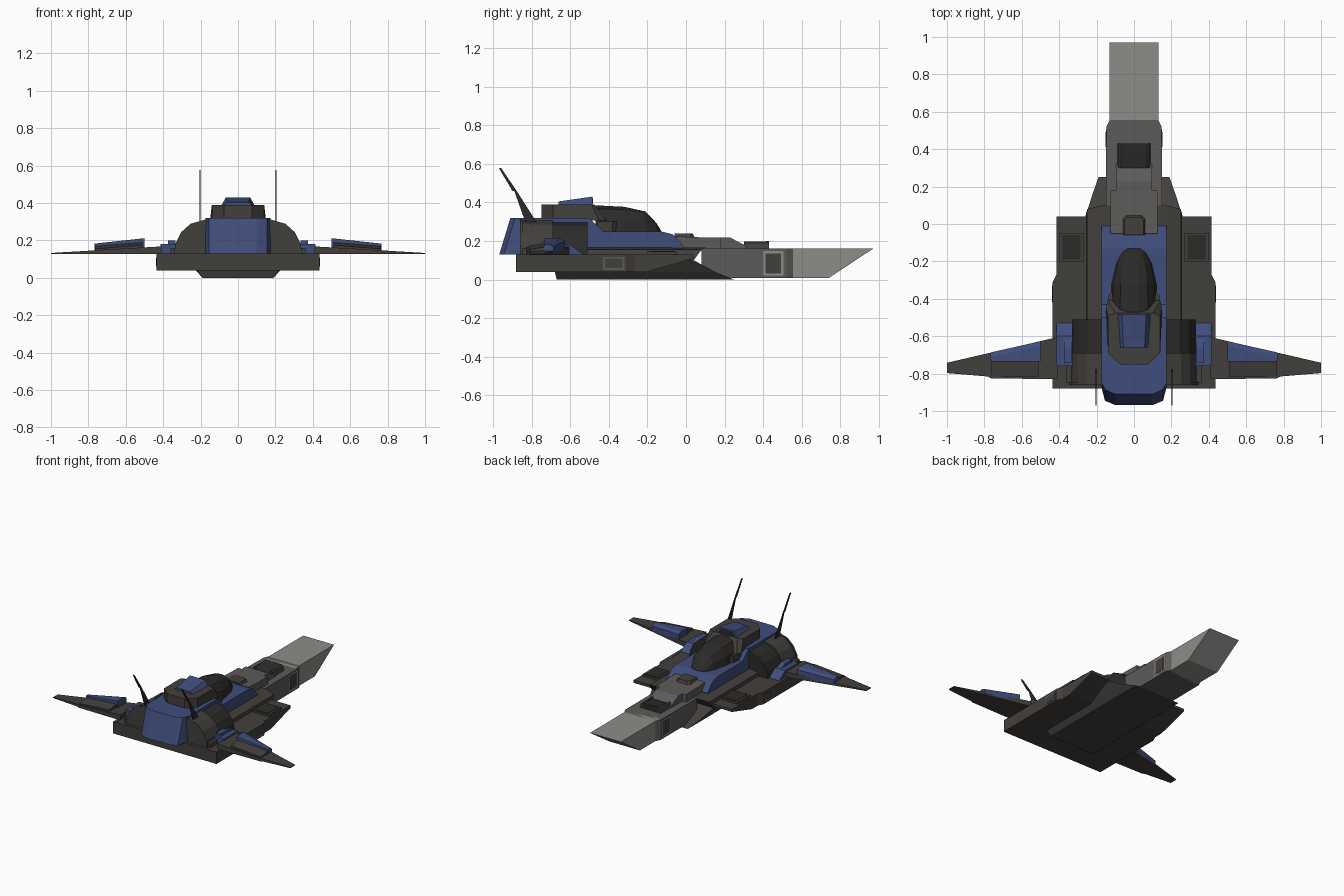
import bpy, bmesh
from mathutils import Vector

if "Cube" in bpy.data.objects:
    bpy.data.objects.remove(bpy.data.objects["Cube"])


def material(name, r, g, b):
    m = bpy.data.materials.new(name)
    m.diffuse_color = (r, g, b, 1)
    m.use_nodes = True
    m.node_tree.nodes["Principled BSDF"].inputs["Base Color"].default_value = m.diffuse_color
    return m


DARK = material("dark_metal", 0.055, 0.05, 0.045)
BLACK = material("black_metal", 0.025, 0.024, 0.022)
BLUE = material("blue_paint", 0.05, 0.075, 0.2)
MID = material("mid_grey", 0.11, 0.105, 0.1)
LIGHT = material("light_grey", 0.27, 0.265, 0.25)


def loft(name, rings, mat):
    """Skin a list of equal-length closed rings and cap both ends."""
    bm = bmesh.new()
    rows = [[bm.verts.new(Vector(p)) for p in ring] for ring in rings]
    n = len(rows[0])
    for a, b in zip(rows, rows[1:]):
        for i in range(n):
            bm.faces.new((a[i], a[(i + 1) % n], b[(i + 1) % n], b[i]))
    bm.faces.new(rows[0])
    bm.faces.new(rows[-1])
    bmesh.ops.recalc_face_normals(bm, faces=bm.faces)
    me = bpy.data.meshes.new(name)
    bm.to_mesh(me)
    bm.free()
    me.materials.append(mat)
    ob = bpy.data.objects.new(name, me)
    bpy.context.collection.objects.link(ob)
    return ob


def prism(name, pts, axis, lo, hi, mat):
    """Extrude a 2D profile along x (y,z), y (x,z) or z (x,y)."""
    place = {"x": lambda p, t: (t, p[0], p[1]),
             "y": lambda p, t: (p[0], t, p[1]),
             "z": lambda p, t: (p[0], p[1], t)}[axis]
    return loft(name, [[place(p, t) for p in pts] for t in (lo, hi)], mat)


def box(name, x0, x1, y0, y1, z0, z1, mat):
    return prism(name, [(x0, y0), (x1, y0), (x1, y1), (x0, y1)], "z", z0, z1, mat)


def sym(pts):
    """Complete a right-hand half outline across x = 0."""
    return pts + [(-x, y) for x, y in reversed(pts)]


def both(ob):
    """Mirror a right-hand part to the left."""
    m = ob.modifiers.new("mirror", "MIRROR")
    m.use_axis = (True, False, False)
    return ob


def flat(pts, z):
    return [(x, y, z) for x, y in pts]


# Broad lower slab with a raked chin
prism("hull_slab", [(-.88, .13), (-.88, .04), (-.2, .04), (.04, .11), (.04, .13)],
      "x", -.415, .415, DARK)
both(prism("hull_side_rail", [(.41, -.88), (.435, -.88), (.435, -.31), (.415, -.27), (.41, -.27)],
           "z", .04, .131, DARK))
both(box("side_vent_frame", .43, .437, -.43, -.32, .05, .118, MID))
both(box("side_vent", .432, .439, -.42, -.33, .06, .108, DARK))

# Keel and central hull with wedge front
loft("central_hull", [flat(sym([(.19, -.67), (.19, .25)]), 0),
                      flat(sym([(.22, -.68), (.225, .15)]), .04),
                      flat(sym([(.26, -.7), (.26, .04)]), .1),
                      flat(sym([(.25, -.7), (.25, .08)]), .155),
                      flat(sym([(.19, -.7), (.17, .1)]), .165)], DARK)

# Long nose, darker rear sleeve and light blade
loft("nose_sleeve", [[(x, y, z) for x, z in sym([(w, .008), (w, .16)])]
                     for y, w in ((.08, .15), (.52, .148), (.555, .13))], MID)
prism("nose_blade", [(.5, .008), (.74, .008), (.97, .16), (.5, .16)], "x", -.13, .13, LIGHT)
both(box("nose_vent_frame", .13, .15, .4, .505, .02, .148, LIGHT))
both(box("nose_vent", .14, .152, .412, .493, .032, .136, DARK))

# Stepped deck on top of the nose
prism("nose_deck", [(-.05, .15), (-.05, .225), (.03, .22), (.18, .217), (.18, .15)],
      "x", -.125, .125, MID)
prism("nose_deck_front", [(.15, .15), (.15, .217), (.23, .217), (.3, .18), (.33, .155)],
      "x", -.095, .095, MID)
prism("nose_sensor", [(.295, .155), (.295, .18), (.41, .198), (.43, .2), (.43, .155)],
      "x", -.07, .07, BLACK)
both(prism("sensor_side", [(.07, .155), (.09, .155), (.08, .19), (.07, .198)],
           "y", .3, .43, DARK))
loft("deck_block", [flat(sym([(.065, -.06), (.065, .03), (.045, .05)]), .21),
                    flat(sym([(.05, -.06), (.05, .02), (.035, .035)]), .24)], DARK)

# Blue cockpit tub and tail block
prism("cockpit_tub", [(-.55, .13), (-.55, .318), (-.5, .318), (-.43, .25), (-.13, .25),
                      (-.07, .235), (-.01, .17), (-.01, .13)], "x", -.175, .175, BLUE)
loft("tail_block", [flat(sym([(.175, -.5), (.175, -.87), (.155, -.945), (.1, -.968)]), .13),
                    flat(sym([(.175, -.5), (.175, -.84), (.155, -.885), (.1, -.91)]), .32)], BLUE)

# Faceted canopy
arch = [(1, 0), (.9, .5), (.6, .88), (.22, 1)]
loft("canopy", [[(x * w, y, .245 + z * h) for x, z in sym(arch)]
                for y, w, h in ((-.47, .125, .14), (-.32, .12, .132), (-.21, .095, .108),
                                (-.155, .065, .05), (-.13, .035, .01))], BLACK)
both(prism("canopy_rail", [(.11, -.46), (.145, -.46), (.135, -.38), (.115, -.36)],
           "z", .24, .3, DARK))

# Dorsal block and blue scoop
loft("dorsal_block", [flat(sym([(.14, -.41), (.15, -.45), (.14, -.69), (.075, -.75)]), .305),
                      flat(sym([(.1, -.475), (.14, -.49), (.14, -.69), (.075, -.75)]), .39)], DARK)
loft("dorsal_scoop", [[(x, y, z) for x, z in sym([(.09 - d, .385), (.065 - d * .7, top)])]
                      for y, d, top in ((-.66, .012, .405), (-.485, 0, .43))], BLUE)
prism("scoop_mouth", sym([(.065, .393), (.05, .42)]), "y", -.49, -.483, BLACK)

# Engine barrels either side of the tail, in two steps
shell = [(.1, .12), (.34, .12), (.33, .18), (.3, .24), (.25, .285), (.17, .308), (.1, .308)]
both(prism("engine_barrel", shell, "y", -.86, -.69, DARK))
both(prism("engine_barrel_front", [(x * .975, z * .97) for x, z in shell],
           "y", -.7, -.51, BLACK))
both(prism("engine_band", [(x * 1.015 if x > .1 else x, z * 1.015) for x, z in shell],
           "y", -.86, -.845, DARK))
both(box("engine_foot", .32, .36, -.85, -.69, .12, .16, DARK))

# Vented boxes on the forward slab
both(box("slab_vent_frame", .268, .402, -.2, -.05, .125, .145, DARK))
both(box("slab_vent", .285, .385, -.19, -.06, .13, .148, BLACK))

# Blue shoulder pods at the wing roots
both(prism("shoulder_pod", [(-.76, .125), (-.76, .18), (-.6, .18), (-.53, .13), (-.52, .125)],
           "x", .33, .415, BLUE))
both(prism("shoulder_cap", [(-.74, .17), (-.74, .2), (-.66, .2), (-.6, .175)],
           "x", .335, .375, BLUE))

# Swept wings, thinning to the tip
loft_wing = [[(x, a, .127), (x, b, .127), (x, b, top), (x, a, top)]
             for x, a, b, top in ((.41, -.83, -.605, .168), (.765, -.825, -.688, .148),
                                  (.785, -.815, -.692, .146), (1, -.797, -.742, .133))]
both(loft("wing", loft_wing, DARK))
both(loft("wing_panel", [[(x, -.735, .14), (x, f, .14), (x, f, top - .012), (x, f - .025, top),
                          (x, -.735, top)]
                         for x, f, top in ((.5, -.627, .212), (.768, -.687, .183))], BLUE))
both(loft("wing_flap", [[(x, -.815, .14), (x, -.73, .14), (x, -.73, top), (x, -.815, top - .015)]
                        for x, top in ((.51, .19), (.765, .17))], DARK))

# Thin raked tail antennas
both(prism("antenna", [(-.77, .29), (-.83, .29), (-.89, .46), (-.9, .46), (-.97, .578),
                       (-.958, .578), (-.875, .455)], "x", .201, .207, BLACK))
